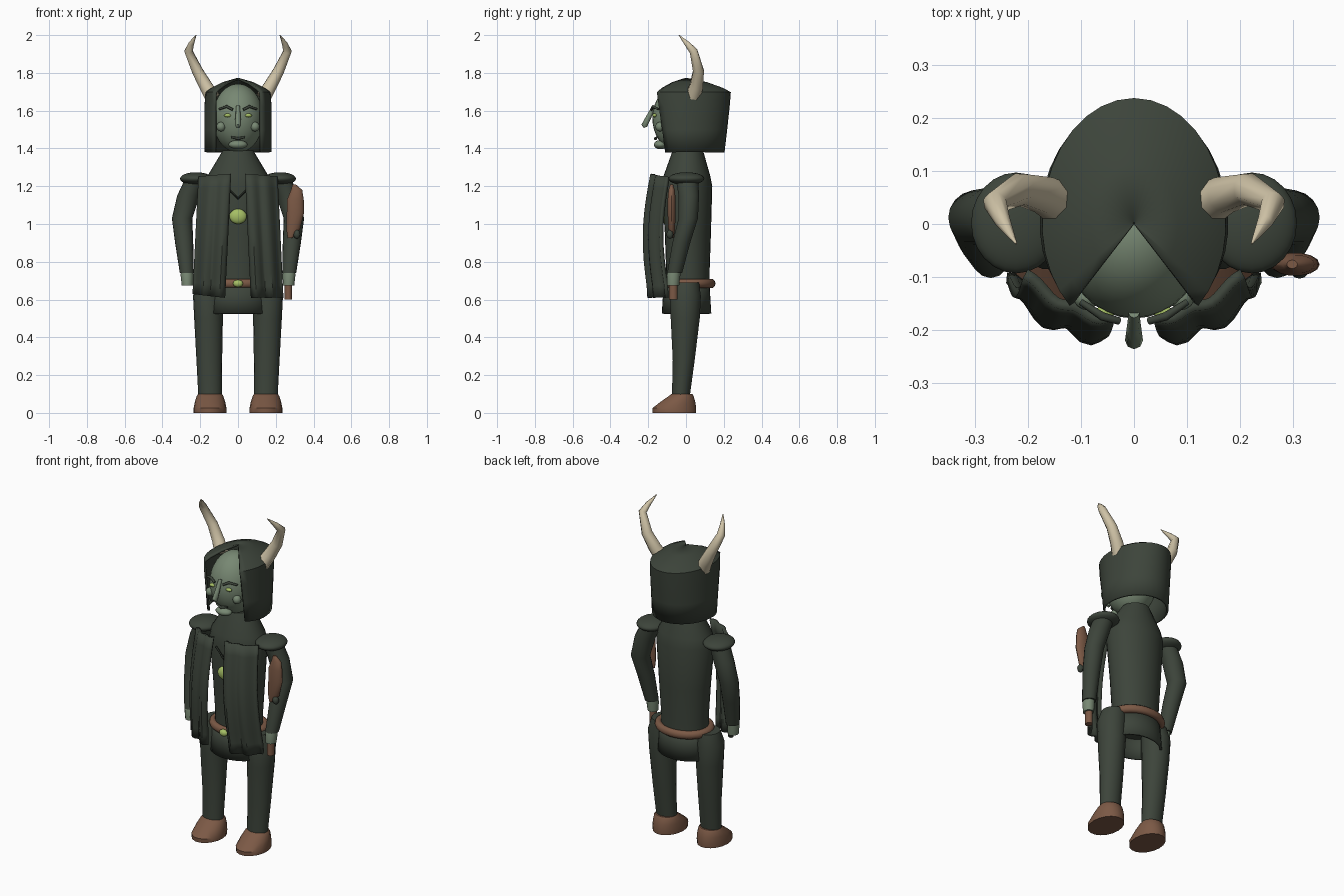
import bpy, bmesh, math
from mathutils import Vector

if "Cube" in bpy.data.objects:
    bpy.data.objects.remove(bpy.data.objects["Cube"])


def material(name, rgb):
    m = bpy.data.materials.new(name)
    m.diffuse_color = (*rgb, 1)
    m.use_nodes = True
    m.node_tree.nodes["Principled BSDF"].inputs["Base Color"].default_value = m.diffuse_color
    return m


CLOTH = material("dark_green_cloth", (0.046, 0.058, 0.043))
SKIN = material("grey_green_skin", (0.185, 0.245, 0.17))
HORN = material("bone", (0.62, 0.54, 0.38))
LEATHER = material("brown_leather", (0.20, 0.10, 0.06))
GEM = material("bright_green", (0.38, 0.52, 0.13))
DARK = material("dark_trim", (0.022, 0.028, 0.021))


def finish(ob, name, mat, angle=40):
    ob.name = name
    ob.data.materials.clear()
    ob.data.materials.append(mat)
    bpy.ops.object.select_all(action='DESELECT')
    ob.select_set(True)
    bpy.context.view_layer.objects.active = ob
    bpy.ops.object.shade_smooth_by_angle(angle=math.radians(angle))
    return ob


def from_bmesh(bm, name, mat, angle=40):
    bmesh.ops.recalc_face_normals(bm, faces=bm.faces)
    me = bpy.data.meshes.new(name)
    bm.to_mesh(me)
    bm.free()
    ob = bpy.data.objects.new(name, me)
    bpy.context.collection.objects.link(ob)
    return finish(ob, name, mat, angle)


def loft(name, rings, mat, seg=18, side=1):
    """Capped stack of ellipses: (cx, cy, z, rx, ry)."""
    bm = bmesh.new()
    loops = []
    for cx, cy, z, rx, ry in rings:
        loops.append([bm.verts.new((side * (cx + rx * math.cos(a)), cy + ry * math.sin(a), z))
                      for a in (2 * math.pi * i / seg for i in range(seg))])
    for a, b in zip(loops, loops[1:]):
        for i in range(seg):
            j = (i + 1) % seg
            bm.faces.new((a[i], a[j], b[j], b[i]))
    bm.faces.new(loops[0])
    bm.faces.new(loops[-1])
    return from_bmesh(bm, name, mat)


def sheet(name, func, nu, nv, mat, thick, angle=40):
    """Thickened surface point = func(u, v)."""
    bm = bmesh.new()
    g = [[bm.verts.new(func(i / nu, j / nv)) for i in range(nu + 1)] for j in range(nv + 1)]
    for j in range(nv):
        for i in range(nu):
            bm.faces.new((g[j][i], g[j][i + 1], g[j + 1][i + 1], g[j + 1][i]))
    ob = from_bmesh(bm, name, mat, angle)
    mod = ob.modifiers.new("thickness", 'SOLIDIFY')
    mod.thickness = thick
    mod.offset = 0
    return ob


def ball(name, loc, scale, mat, seg=20):
    bpy.ops.mesh.primitive_uv_sphere_add(segments=seg, ring_count=seg // 2 + 2, radius=1, location=loc)
    ob = bpy.context.object
    ob.scale = scale
    return finish(ob, name, mat)


def tube(name, pts, mat):
    """Round tube through (x, y, z, radius) points."""
    cu = bpy.data.curves.new(name, 'CURVE')
    cu.dimensions = '3D'
    cu.bevel_depth = 1
    cu.bevel_resolution = 2
    cu.use_fill_caps = True
    sp = cu.splines.new('POLY')
    sp.points.add(len(pts) - 1)
    for p, (x, y, z, r) in zip(sp.points, pts):
        p.co = (x, y, z, 1)
        p.radius = r
    ob = bpy.data.objects.new(name, cu)
    bpy.context.collection.objects.link(ob)
    bpy.ops.object.select_all(action='DESELECT')
    ob.select_set(True)
    bpy.context.view_layer.objects.active = ob
    bpy.ops.object.convert(target='MESH')
    return finish(bpy.context.object, name, mat, 50)


def lerp(a, b, t):
    return a + (b - a) * t


# Torso, belt and trims
loft("torso", [(0, .01, .64, .14, .115), (0, .01, .75, .138, .115), (0, .01, .95, .152, .122),
               (0, .005, 1.2, .172, .134), (0, .005, 1.26, .158, .122), (0, .01, 1.39, .08, .08)], CLOTH, 28)
bpy.ops.mesh.primitive_torus_add(major_segments=32, minor_segments=10, major_radius=.15,
                                 minor_radius=.024, location=(0, .012, .685))
belt = bpy.context.object
belt.scale = (1, .83, 1)
finish(belt, "belt", LEATHER, 60)
ball("belt_buckle", (0, -.138, .685), (.026, .018, .02), GEM)
ball("brooch", (0, -.125, 1.04), (.046, .025, .04), GEM)
tube("collar_trim", [(-.055, -.132, 1.19, .006), (0, -.138, 1.135, .006), (.055, -.132, 1.19, .006)], DARK)


# Tunic skirt panels, front and back
def skirt(sign):
    def f(u, v):
        a = math.radians(lerp(-62, 62, u))
        return (lerp(.145, .158, v) * math.sin(a), .003 + sign * lerp(.115, .125, v) * math.cos(a),
                lerp(.69, .525, v))
    return f


for label, sign in (("front", -1), ("back", 1)):
    sheet("tunic_skirt_" + label, skirt(sign), 12, 2, CLOTH, .012)


# Draped cape panel hanging over the chest
def cape(s):
    def f(u, v):
        x = lerp(lerp(.04, .205, u), lerp(.075, .24, u), v)
        depth = .175 + .032 * math.sin(math.pi * min(1, v * 1.05)) + .008 * v
        y = -depth + .08 * u ** 2 + (.006 + .008 * v) * math.cos(u * 13 + 1)
        return (s * x, y, lerp(1.25 + .015 * (1 - u), .61 + .02 * u * (s < 0), v))
    return f


# Paired parts
for s, side in ((-1, "left"), (1, "right")):
    loft("leg_" + side, [(.145, 0, .69, .07, .07), (.158, -.003, .62, .08, .083),
                         (.156, -.004, .5, .076, .078), (.152, -.012, .28, .068, .059),
                         (.148, -.027, .09, .062, .048)], CLOTH, side=s)
    loft("shoe_" + side, [(.148, -.062, 0, .087, .116), (.148, -.062, .025, .087, .118),
                          (.148, -.042, .06, .08, .092), (.148, -.025, .09, .07, .066),
                          (.148, -.022, .1, .062, .056)], LEATHER, side=s)
    loft("arm_" + side, [(.225, .005, 1.24, .055, .06), (.262, .015, 1.15, .06, .055),
                         (.296, .012, 1.03, .054, .052), (.285, -.025, .9, .048, .048),
                         (.271, -.06, .74, .037, .04)], CLOTH, side=s)
    loft("hand_" + side, [(.27, -.06, .76, .03, .032), (.27, -.066, .73, .034, .036),
                          (.268, -.068, .675, .03, .032)], SKIN, 12, s)
    ball("shoulder_pad_" + side, (s * .222, .002, 1.24), (.085, .095, .034), CLOTH, 24)
    sheet("cape_panel_" + side, cape(s), 14, 10, CLOTH, .02)
    tube("horn_" + side, [(s * .135, .035, 1.67, .042), (s * .17, .055, 1.73, .037),
                          (s * .215, .066, 1.81, .031), (s * .262, .04, 1.915, .023),
                          (s * .247, .005, 1.955, .015), (s * .222, -.037, 2.0, .002)], HORN)
    # Face details
    tube("eyebrow_" + side, [(s * .028, -.183, 1.605, .007), (s * .06, -.174, 1.622, .008),
                             (s * .1, -.147, 1.608, .006)], CLOTH)
    ball("eye_" + side, (s * .055, -.166, 1.575), (.019, .012, .01), GEM, 12)
    ball("cheek_" + side, (s * .09, -.138, 1.515), (.024, .024, .025), SKIN, 16)

# Head
ball("head", (0, -.028, 1.56), (.135, .15, .182), SKIN, 32)
tube("nose", [(0, -.168, 1.625, .010), (0, -.198, 1.565, .014), (0, -.219, 1.525, .017),
              (0, -.214, 1.512, .010)], SKIN)
tube("mouth", [(-.036, -.152, 1.46, .005), (0, -.162, 1.452, .008), (.036, -.152, 1.46, .005)], CLOTH)
ball("chin", (0, -.135, 1.42), (.05, .035, .024), SKIN)


# Hood with a wedge-shaped face opening: wall rings, then crown rings
HOOD = [(1.38, 1, .172, .148, .198), (1.5, 1, .172, .17, .212), (1.62, 1, .172, .195, .225),
        (1.695, 1, .168, .21, .232), (1.715, .84, .168, .21, .23), (1.745, .48, .168, .21, .23),
        (1.768, .01, .168, .21, .23)]


def hood(u, v):
    z, k, rx, front, back = HOOD[round(v * (len(HOOD) - 1))]
    a = math.radians(lerp(-136, 136, u))
    c = math.cos(a)
    return (k * rx * math.sin(a), k * c * (back if c > 0 else front), z)


sheet("hood", hood, 26, len(HOOD) - 1, CLOTH, .012, 35)

# Leather pouch on the right arm with its dark toggle, and the grip held in the right hand
loft("arm_pouch", [(.275, -.076, .925, .012, .01), (.292, -.076, .97, .036, .018),
                   (.304, -.076, 1.06, .046, .022), (.304, -.076, 1.13, .044, .022),
                   (.31, -.076, 1.18, .03, .017), (.298, -.076, 1.208, .01, .008)], LEATHER, 14)
ball("pouch_toggle", (.312, -.085, .945), (.018, .018, .024), CLOTH, 12)
loft("weapon_grip", [(.267, -.067, .6, .02, .023), (.267, -.067, .7, .02, .023)], LEATHER, 10)
